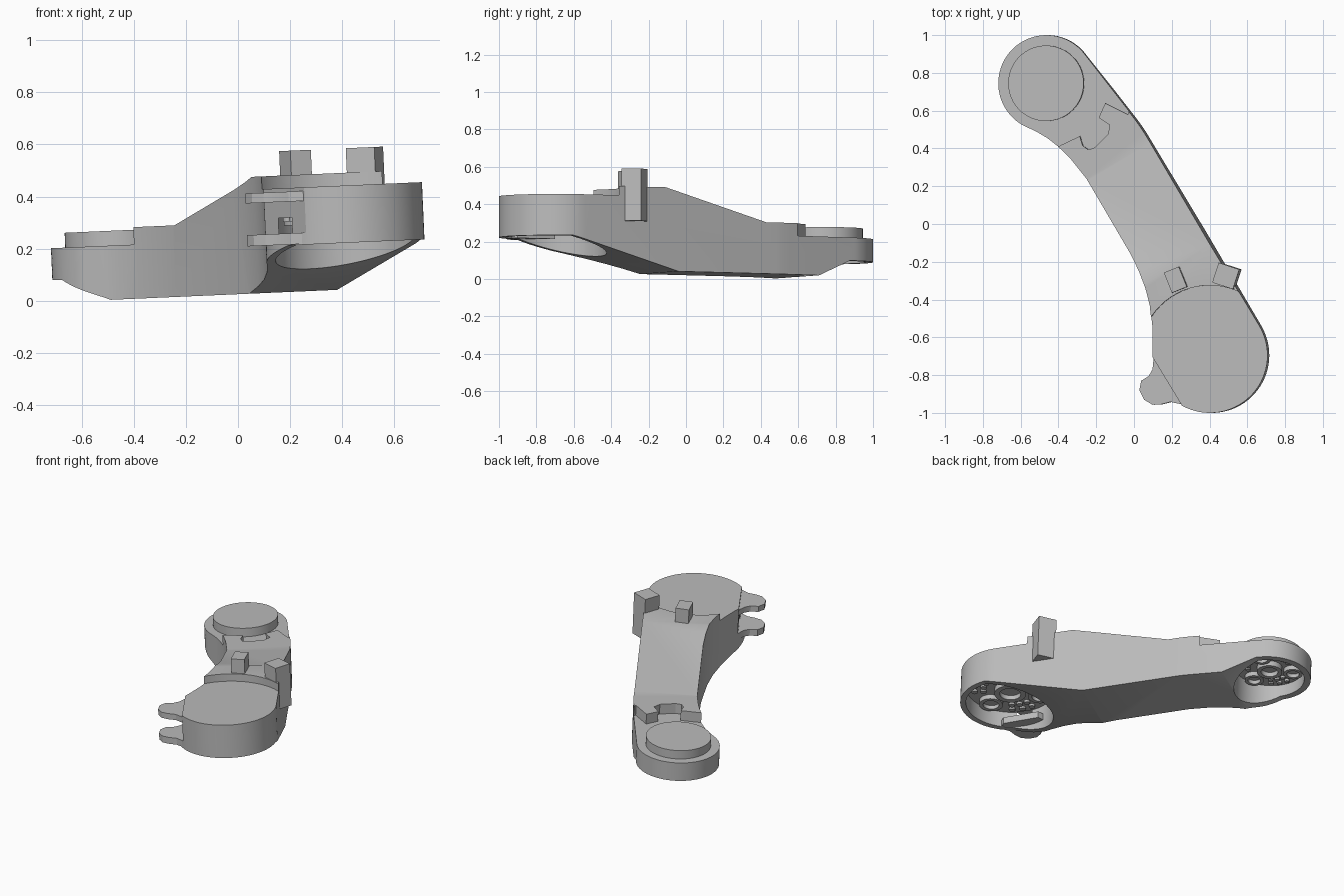
import bpy, bmesh, math
from mathutils import Matrix, Vector

cube = bpy.data.objects.get("Cube")
if cube:
    bpy.data.objects.remove(cube, do_unlink=True)

grey = bpy.data.materials.new("satin_grey")
grey.use_nodes = True
GREY = (0.5, 0.5, 0.5, 1)
grey.diffuse_color = GREY
grey.node_tree.nodes["Principled BSDF"].inputs["Base Color"].default_value = GREY

# Joint centres, arm axes and the slight tilt of the whole link
SMALL, BIG = Vector((-0.465, 0.745)), Vector((0.41, -0.695))
ALONG = (BIG - SMALL).normalized()
ACROSS = Vector((-ALONG.y, ALONG.x))
PIVOT = Matrix.Translation((0, 0, 0.25))
TILT = PIVOT @ Matrix.Rotation(-0.044, 4, 'Y') @ PIVOT.inverted()


def arc(c, r, a0, a1, n):
    steps = [math.radians(a0 + (a1 - a0) * i / n) for i in range(n + 1)]
    return [(c[0] + r * math.cos(a), c[1] + r * math.sin(a)) for a in steps]


def solid(name, base, offset):
    """Extrude a closed loop of 3D points by an offset."""
    bm = bmesh.new()
    face = bm.faces.new([bm.verts.new(p) for p in base])
    top = bmesh.ops.extrude_face_region(bm, geom=[face])["geom"]
    bmesh.ops.translate(bm, vec=offset,
                        verts=[v for v in top if isinstance(v, bmesh.types.BMVert)])
    bmesh.ops.recalc_face_normals(bm, faces=bm.faces)
    mesh = bpy.data.meshes.new(name)
    bm.to_mesh(mesh)
    bm.free()
    ob = bpy.data.objects.new(name, mesh)
    bpy.context.collection.objects.link(ob)
    mesh.materials.append(grey)
    return ob


def plate(name, outline, z0, z1):
    return solid(name, [(x, y, z0) for x, y in outline], (0, 0, z1 - z0))


def disc(name, c, r, z0, z1, n=64):
    return plate(name, arc(c, r, 0, 360 - 360 / n, n - 1), z0, z1)


def block(name, c, w, d, angle, z0, z1):
    a = math.radians(angle)
    e, f = Vector((math.cos(a), math.sin(a))), Vector((-math.sin(a), math.cos(a)))
    c = Vector(c)
    return plate(name, [c + e * w * i / 2 + f * d * j / 2
                        for i, j in ((-1, -1), (1, -1), (1, 1), (-1, 1))], z0, z1)


def combine(ob, tool, operation='DIFFERENCE'):
    mod = ob.modifiers.new("cut", 'BOOLEAN')
    mod.operation, mod.object, mod.solver = operation, tool, 'EXACT'
    graph = bpy.context.evaluated_depsgraph_get()
    mesh = bpy.data.meshes.new_from_object(ob.evaluated_get(graph))
    ob.modifiers.clear()
    ob.data = mesh
    bpy.data.objects.remove(tool, do_unlink=True)


# Arm body: plan outline intersected with the side profile
outline = (arc(SMALL, 0.255, 36, 240, 44)
           + [(-0.52, 0.49), (-0.46, 0.455), (-0.39, 0.40), (-0.33, 0.34), (-0.25, 0.24),
              (-0.01, -0.16), (0.035, -0.25), (0.07, -0.34), (0.093, -0.43), (0.105, -0.54)]
           + arc(BIG, 0.305, 174, 391, 48)
           + [(0.055, 0.485), (0.035, 0.515), (0.01, 0.55)])
body = plate("arm_body", outline, -0.1, 0.7)
profile = [(-0.4, 0.11), (0, 0.11), (0.21, 0.025), (1.105, 0.025), (1.755, 0.204), (2.1, 0.204),
           (2.1, 0.473), (1.184, 0.473), (0.558, 0.30), (-0.4, 0.30)]
side = []
for u, z in profile:
    p = SMALL + ALONG * u - ACROSS * 0.6
    side.append((p.x, p.y, z))
combine(body, solid("side_profile", side, (ACROSS * 1.2).to_3d()), 'INTERSECT')

# Step around the drum, notched step at the small end, and underside pockets
combine(body, disc("drum_step", BIG, 0.37, 0.424, 0.7))
notch = [(-0.38, 0.42), (-0.285, 0.465), (-0.27, 0.415), (-0.24, 0.393), (-0.205, 0.405),
         (-0.135, 0.475), (-0.127, 0.525), (-0.185, 0.563), (-0.15, 0.64), (-0.03, 0.58),
         (0.1, 1.1), (-0.9, 1.1), (-0.9, 0.3), (-0.45, 0.38)]
combine(body, plate("small_end_step", notch, 0.233, 0.6))
combine(body, disc("big_pocket", BIG, 0.27, -0.2, 0.31))
combine(body, disc("small_pocket", SMALL, 0.215, -0.2, 0.19))
axis_angle = math.degrees(math.atan2(ALONG.y, ALONG.x))
combine(body, block("clamp_flat", BIG - ACROSS * 0.365, 0.4, 0.2, axis_angle, 0.25, 0.6))

parts = [body, disc("small_end_cap", SMALL, 0.2, 0.225, 0.29)]

# Pair of clamp tabs beside the drum
tab = [(0.112, -0.70), (0.105, -0.77), (0.085, -0.805), (0.045, -0.83), (0.035, -0.88),
       (0.06, -0.93), (0.105, -0.957), (0.15, -0.955), (0.20, -0.942), (0.27, -0.957),
       (0.29, -0.90), (0.18, -0.70)]
parts.append(plate("upper_clamp_tab", tab, 0.372, 0.41))
parts.append(plate("lower_clamp_tab", tab, 0.207, 0.25))

# Stop pegs on the shoulder
parts.append(block("outer_stop_peg", (0.5, -0.275), 0.115, 0.11, -18, 0.288, 0.567))
parts.append(block("inner_stop_peg", (0.233, -0.295), 0.085, 0.115, 22, 0.42, 0.567))


# Joint flanges inside the pockets: hub ring, three lobes, bolt clusters
def flange(prefix, c, r, z):
    ring = disc(prefix + "_hub", c, r * 0.36, z - 0.035, z + 0.005, 40)
    combine(ring, disc("hub_bore", c, r * 0.24, z - 0.1, z - 0.005, 40))
    parts.append(ring)
    for k in range(3):
        a = math.radians(30 + 120 * k)
        lobe = c + Vector((math.cos(a), math.sin(a))) * r * 0.68
        boss = disc(f"{prefix}_lobe_{k + 1}", lobe, r * 0.27, z - 0.03, z + 0.005, 32)
        combine(boss, disc("lobe_bore", lobe, r * 0.18, z - 0.1, z - 0.005, 32))
        parts.append(boss)
        for j in range(6):
            b = a + math.radians(60 + (j % 3 - 1) * 17)
            spot = c + Vector((math.cos(b), math.sin(b))) * r * (0.62 + 0.2 * (j // 3))
            parts.append(disc(f"{prefix}_bolt_{k + 1}_{j + 1}", spot, r * 0.07,
                              z - 0.015, z + 0.005, 12))


flange("big_flange", BIG, 0.27, 0.31)
flange("small_flange", SMALL, 0.215, 0.19)

# Tilt everything and shade
for ob in parts:
    ob.data.transform(TILT)
    bpy.ops.object.select_all(action='DESELECT')
    ob.select_set(True)
    bpy.context.view_layer.objects.active = ob
    bpy.ops.object.shade_smooth_by_angle(angle=math.radians(25))
